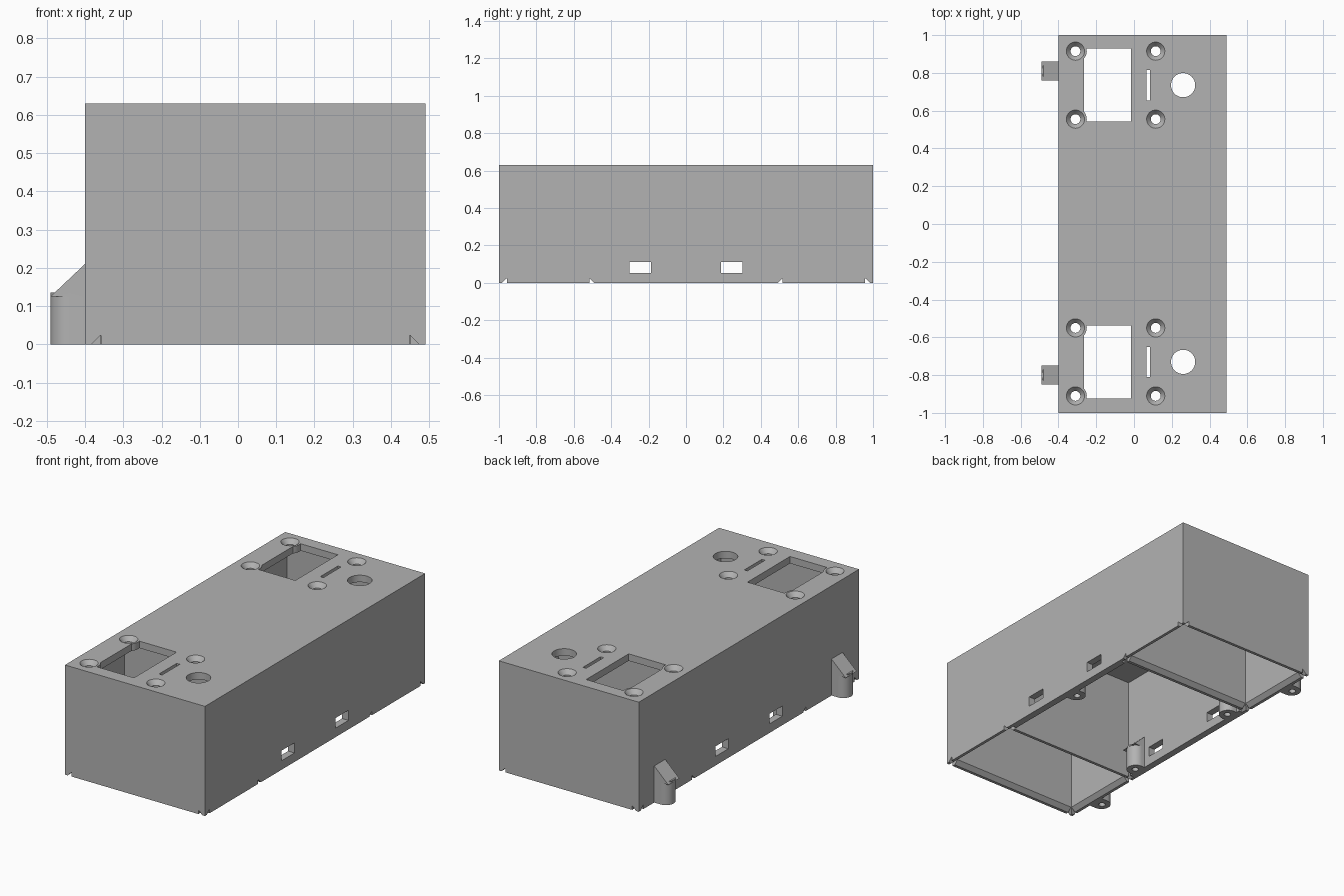
import bpy, bmesh, math
from mathutils import Vector

if "Cube" in bpy.data.objects:
    bpy.data.objects.remove(bpy.data.objects["Cube"], do_unlink=True)

grey = bpy.data.materials.new("plain_grey")
grey.use_nodes = True
colour = (0.45, 0.45, 0.45, 1)
grey.diffuse_color = colour
grey.node_tree.nodes["Principled BSDF"].inputs["Base Color"].default_value = colour


def make(name, bm):
    bmesh.ops.recalc_face_normals(bm, faces=bm.faces)
    mesh = bpy.data.meshes.new(name)
    bm.to_mesh(mesh)
    bm.free()
    mesh.materials.append(grey)
    obj = bpy.data.objects.new(name, mesh)
    bpy.context.collection.objects.link(obj)
    return obj


def prism(name, points, axis, lo, hi):
    """Extrude a 2D outline along an axis; the outline uses the other two axes in order."""
    bm = bmesh.new()
    verts = []
    for p in points:
        co = list(p)
        co.insert("xyz".index(axis), lo)
        verts.append(bm.verts.new(co))
    face = bm.faces.new(verts)
    moved = bmesh.ops.extrude_face_region(bm, geom=[face])["geom"]
    step = Vector([hi - lo if a == axis else 0 for a in "xyz"])
    bmesh.ops.translate(bm, vec=step,
                        verts=[g for g in moved if isinstance(g, bmesh.types.BMVert)])
    return make(name, bm)


def box(name, x0, x1, y0, y1, z0, z1):
    return prism(name, [(x0, y0), (x1, y0), (x1, y1), (x0, y1)], "z", z0, z1)


def cone(name, x, y, z0, z1, r0, r1, sides=32):
    def ring(r, z):
        return [bm.verts.new((x + r * math.cos(math.tau * i / sides),
                              y + r * math.sin(math.tau * i / sides), z)) for i in range(sides)]
    bm = bmesh.new()
    a, b = ring(r0, z0), ring(r1, z1)
    bm.faces.new(a)
    bm.faces.new(b)
    for i in range(sides):
        j = (i + 1) % sides
        bm.faces.new((a[i], a[j], b[j], b[i]))
    return make(name, bm)


def combine(tool, operation):
    """Apply a boolean to the housing and discard the tool."""
    mod = housing.modifiers.new("boolean", "BOOLEAN")
    mod.object, mod.operation, mod.solver = tool, operation, "EXACT"
    bpy.context.view_layer.objects.active = housing
    bpy.ops.object.modifier_apply(modifier=mod.name)
    bpy.data.objects.remove(tool, do_unlink=True)


def cut(tool):
    combine(tool, "DIFFERENCE")


def add(tool):
    combine(tool, "UNION")


# Overall sizes
LEFT, RIGHT, TOP, WALL = -0.40, 0.49, 0.63, 0.04
IN_L, IN_R, CEIL = LEFT + WALL, RIGHT - WALL, TOP - WALL
END, PART_OUT, PART_IN = 0.96, 0.515, 0.475

# Housing shell with three rooms open at the bottom
housing = box("housing", LEFT, RIGHT, -1, 1, 0, TOP)
for y0, y1 in ((-END, -PART_OUT), (-PART_IN, PART_IN), (PART_OUT, END)):
    cut(box("room", IN_L, IN_R, y0, y1, -0.1, CEIL))

# Bevelled lid grooves around the two end rooms, running out through the walls
G = 0.023


def groove(edge, out):
    return [(edge - out * 0.002, -0.002), (edge + out * (G + 0.002), -0.002),
            (edge, G), (edge - out * 0.002, G)]


for s in (-1, 1):
    for y, out in ((s * END, s), (s * PART_OUT, -s)):
        cut(prism("cross_groove", groove(y, out), "x", LEFT - 0.1, RIGHT + 0.1))
    lo, hi = sorted((s * 0.46, s * 1.1))
    for x, out in ((IN_L, -1), (IN_R, 1)):
        cut(prism("long_groove", groove(x, out), "y", lo, hi))

# Sensor windows, screw holes, slots and round holes in the top plate
for y in (0.735, -0.73):
    cut(box("window", -0.265, -0.015, y - 0.193, y + 0.193, CEIL - 0.05, TOP + 0.05))
    cut(box("slot", 0.065, 0.085, y - 0.08, y + 0.08, CEIL - 0.05, TOP + 0.05))
    cut(cone("round_hole", 0.26, y, CEIL - 0.05, TOP + 0.05, 0.064, 0.064, 48))
    for x in (-0.31, 0.115):
        for dy in (-0.18, 0.18):
            if x < 0:
                add(cone("screw_rim", x, y + dy, CEIL, TOP, 0.06, 0.06))
            cut(cone("screw_hole", x, y + dy, CEIL - 0.05, TOP + 0.05, 0.026, 0.026))
            cut(cone("countersink", x, y + dy, TOP - 0.026, TOP + 0.002, 0.026, 0.05))

# Cable openings through both long walls
for y in (-0.245, 0.245):
    cut(box("cable_opening", LEFT - 0.05, RIGHT + 0.05, y - 0.058, y + 0.058, 0.052, 0.11))


# Screw bosses: rounded post under a sloped square gusset
def boss(x, y, d):
    r, back, h = 0.05, -0.015, 0.125
    arc = [(x + d * (0.04 + r * math.cos(a)), y + r * math.sin(a))
           for a in (math.pi * (i / 16 - 0.5) for i in range(17))]
    add(prism("boss_post", [(x + d * back, y - r)] + arc + [(x + d * back, y + r)], "z", 0, h + 0.01))
    add(prism("boss_gusset", [(x + d * back, h), (x + d * 0.09, h), (x, 0.21), (x + d * back, 0.21)],
              "y", y - r, y + r))
    cut(cone("boss_hole", x + d * 0.044, y, -0.05, 0.1, 0.018, 0.018, 24))


boss(LEFT, -0.80, -1)
boss(LEFT, 0.81, -1)
boss(-0.38, -0.39, 1)
boss(-0.38, 0.39, 1)
boss(0.465, 0.02, -1)

# Shading
bpy.ops.object.select_all(action="DESELECT")
housing.select_set(True)
bpy.context.view_layer.objects.active = housing
bpy.ops.object.shade_smooth_by_angle(angle=math.radians(30))
